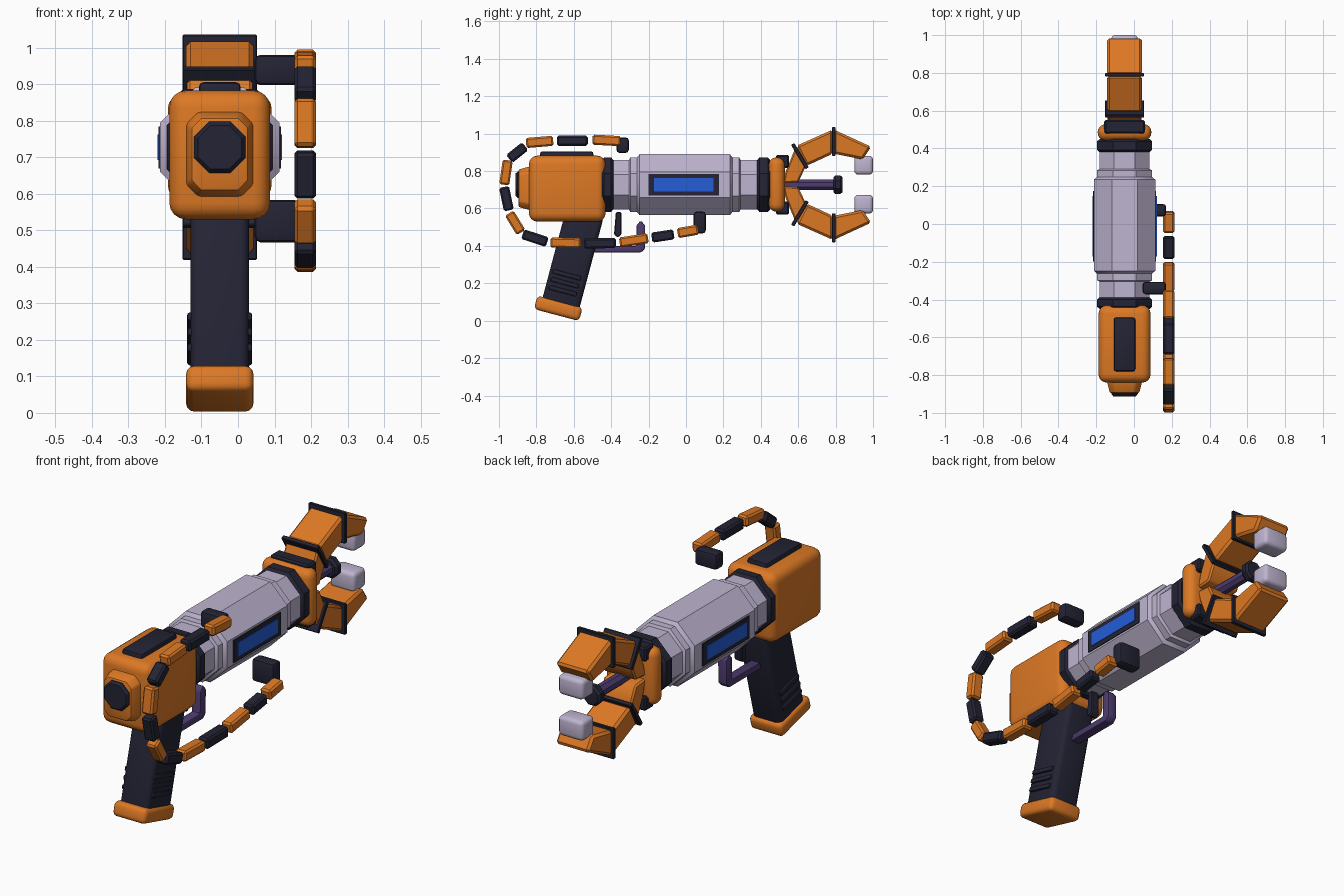
import bpy, bmesh, math
from mathutils import Matrix, Vector

if "Cube" in bpy.data.objects:
    bpy.data.objects.remove(bpy.data.objects["Cube"])

CX, AZ = -0.05, 0.727      # main axis of the tool: x and z
TILT = -0.26               # lean of the grip


def material(name, rgb):
    m = bpy.data.materials.new(name)
    m.diffuse_color = (*rgb, 1)
    m.use_nodes = True
    m.node_tree.nodes["Principled BSDF"].inputs["Base Color"].default_value = m.diffuse_color
    return m


ORANGE = material("orange", (0.72, 0.19, 0.018))
DARK = material("dark_navy", (0.017, 0.017, 0.035))
LILAC = material("pale_lilac", (0.52, 0.46, 0.63))
PURPLE = material("purple", (0.075, 0.045, 0.16))
BLUE = material("screen_blue", (0.018, 0.11, 0.68))


def finish(name, bm, mat, bevel=0.0, seg=1):
    bmesh.ops.recalc_face_normals(bm, faces=bm.faces)
    if bevel:
        bmesh.ops.bevel(bm, geom=list(bm.edges), offset=bevel, segments=seg,
                        profile=0.5, affect='EDGES', clamp_overlap=True)
    me = bpy.data.meshes.new(name)
    bm.to_mesh(me)
    bm.free()
    me.materials.append(mat)
    ob = bpy.data.objects.new(name, me)
    bpy.context.collection.objects.link(ob)
    return ob


def box(name, c, size, mat, bevel=0.0, seg=1, rx=0.0):
    bm = bmesh.new()
    mtx = Matrix.Translation(c) @ Matrix.Rotation(rx, 4, 'X') @ Matrix.Diagonal((*size, 1))
    bmesh.ops.create_cube(bm, size=1, matrix=mtx)
    return finish(name, bm, mat, bevel, seg)


def span(name, x, y, z, mat, bevel=0.0, seg=1):
    """Box from its limits on each axis."""
    c = [(a + b) / 2 for a, b in (x, y, z)]
    return box(name, c, [b - a for a, b in (x, y, z)], mat, bevel, seg)


def bar(name, p, q, cx, wx, t, mat, bevel, seg=1):
    """Box running between two (y, z) points."""
    (y0, z0), (y1, z1) = p, q
    return box(name, (cx, (y0 + y1) / 2, (z0 + z1) / 2),
               (wx, math.hypot(y1 - y0, z1 - z0), t), mat, bevel, seg,
               math.atan2(z1 - z0, y1 - y0))


def prism(name, pts, half, mat, bevel=0.0, seg=1):
    """(y, z) outline extruded across x."""
    bm = bmesh.new()
    f = bm.faces.new([bm.verts.new((CX - half, y, z)) for y, z in pts])
    ex = bmesh.ops.extrude_face_region(bm, geom=[f])
    vs = [v for v in ex['geom'] if isinstance(v, bmesh.types.BMVert)]
    bmesh.ops.translate(bm, verts=vs, vec=(2 * half, 0, 0))
    return finish(name, bm, mat, bevel, seg)


def octagon(name, rings, mat):
    """Eight-sided body along y from (y, flat radius) rings."""
    bm = bmesh.new()
    loops = []
    for y, a in rings:
        r = a / math.cos(math.pi / 8)
        ang = [math.pi / 8 + k * math.pi / 4 for k in range(8)]
        loops.append([bm.verts.new((CX + r * math.cos(t), y, AZ + r * math.sin(t))) for t in ang])
    for p, q in zip(loops, loops[1:]):
        for k in range(8):
            bm.faces.new((p[k], p[(k + 1) % 8], q[(k + 1) % 8], q[k]))
    bm.faces.new(loops[0])
    bm.faces.new(loops[-1])
    return finish(name, bm, mat)


# Rear housing, its top plate and back cap
span("rear_housing", (-0.188, 0.088), (-0.84, -0.43), (0.53, 0.882), ORANGE, 0.045, 4)
span("top_plate", (-0.107, 0.007), (-0.78, -0.495), (0.84, 0.905), DARK, 0.012, 2)
bm = bmesh.new()
bmesh.ops.create_cube(bm, size=1, matrix=Matrix.Translation((CX, -0.85, 0.708))
                      @ Matrix.Diagonal((0.2, 0.09, 0.25, 1)))
bmesh.ops.bevel(bm, geom=[e for e in bm.edges if abs(e.verts[0].co.y - e.verts[1].co.y) > 0.05],
                offset=0.035, segments=1, affect='EDGES')
for v in bm.verts:
    if v.co.y < -0.85:
        v.co.x = CX + (v.co.x - CX) * 0.78
        v.co.z = 0.708 + (v.co.z - 0.708) * 0.8
finish("back_plate", bm, ORANGE, 0.008, 2)
octagon("back_cap", [(-0.87, 0.07), (-0.9, 0.07), (-0.912, 0.06)], DARK)

# Barrel with stepped collars
octagon("barrel", [(-0.42, 0.133), (-0.305, 0.133), (-0.298, 0.146), (-0.262, 0.146),
                   (-0.248, 0.163), (0.235, 0.163), (0.248, 0.146), (0.284, 0.146),
                   (0.291, 0.133), (0.4, 0.133)], LILAC)
for n, a, b in (("rear_collar", -0.45, -0.388), ("front_collar", 0.38, 0.45)):
    octagon(n, [(a, 0.132), (a + 0.012, 0.145), (b - 0.012, 0.145), (b, 0.132)], DARK)

# Screens on both sides of the barrel
for side, s in (("right", 1), ("left", -1)):
    x = CX + s * 0.163
    box(side + "_screen_frame", (x, -0.012, 0.727), (0.009, 0.375, 0.115), DARK)
    box(side + "_screen", (x + s * 0.003, -0.012, 0.727), (0.009, 0.32, 0.07), BLUE)

# Front ring and emitter rod
span("front_ring", (-0.192, 0.092), (0.442, 0.528), (0.583, 0.873), ORANGE, 0.04, 4)
octagon("emitter_rod", [(0.5, 0.028), (0.8, 0.028)], PURPLE)
octagon("emitter_tip", [(0.788, 0.04), (0.8, 0.05), (0.825, 0.05), (0.836, 0.04)], DARK)

# Claw: upper arm mirrored to make the lower arm
for side, s in (("upper", 1), ("lower", -1)):
    def m(pts):
        return [(y, AZ + s * (z - AZ)) for y, z in pts]
    hz = AZ + s * 0.125
    box(side + "_claw_hinge", (CX, 0.515, hz), (0.215, 0.07, 0.07), DARK, 0.008)
    prism(side + "_claw_base", m([(0.52, 0.735), (0.53, 0.79), (0.585, 0.925), (0.645, 0.835),
                                  (0.6, 0.74)]), 0.09, ORANGE, 0.008)
    prism(side + "_claw_middle", m([(0.59, 0.935), (0.785, 1.022), (0.785, 0.893), (0.645, 0.828)]),
          0.092, ORANGE, 0.012)
    prism(side + "_claw_end", m([(0.79, 1.022), (0.99, 0.93), (0.945, 0.862), (0.79, 0.893)]),
          0.092, ORANGE, 0.012)
    bar(side + "_inner_band", *m([(0.57, 0.945), (0.648, 0.815)]), CX, 0.205, 0.02, DARK, 0.003)
    bar(side + "_outer_band", *m([(0.79, 1.035), (0.79, 0.88)]), CX, 0.205, 0.018, DARK, 0.003)
    box(side + "_claw_tip", (CX, 0.95, AZ + s * 0.104), (0.14, 0.1, 0.1), LILAC, 0.02, 3)

# Grip, ridges and foot
box("grip", (CX, -0.607, 0.325), (0.16, 0.205, 0.53), DARK, 0.025, 3, TILT)
for i, (y, z) in enumerate(((-0.637, 0.245), (-0.648, 0.203), (-0.659, 0.16))):
    box(f"grip_ridge_{i + 1}", (CX, y, z), (0.178, 0.155, 0.024), DARK, 0.007, 2, TILT)
box("grip_foot", (CX, -0.683, 0.066), (0.184, 0.25, 0.074), ORANGE, 0.022, 3, TILT)

# Trigger and its guard
prism("trigger_guard", [(-0.52, 0.365), (-0.24, 0.365), (-0.218, 0.387), (-0.218, 0.51),
                        (-0.242, 0.535), (-0.265, 0.51), (-0.265, 0.4), (-0.52, 0.4)],
      0.026, PURPLE, 0.008, 2)
prism("trigger", [(-0.345, 0.58), (-0.345, 0.46), (-0.365, 0.445), (-0.385, 0.46), (-0.375, 0.58)],
      0.022, DARK, 0.005)

# Segmented side cable: start and end (y, z) of each link
LINKS = [((-0.35, 0.96), (-0.5, 0.968)), ((-0.525, 0.962), (-0.69, 0.962)),
         ((-0.71, 0.962), (-0.855, 0.95)), ((-0.86, 0.933), (-0.945, 0.865)),
         ((-0.953, 0.858), (-0.972, 0.727)), ((-0.973, 0.715), (-0.947, 0.59)),
         ((-0.945, 0.575), (-0.882, 0.472)), ((-0.873, 0.463), (-0.742, 0.42)),
         ((-0.725, 0.418), (-0.562, 0.414)), ((-0.545, 0.413), (-0.375, 0.415)),
         ((-0.355, 0.418), (-0.203, 0.441)), ((-0.183, 0.444), (-0.065, 0.462)),
         ((-0.045, 0.468), (0.065, 0.487))]
for i, (p, q) in enumerate(LINKS):
    bar(f"cable_link_{i + 1}", p, q, 0.184, 0.06, 0.054, DARK if i % 2 else ORANGE, 0.009)

# Cable plugs
span("upper_cable_plug", (0.045, 0.17), (-0.372, -0.306), (0.897, 0.98), DARK, 0.016, 2)
span("lower_cable_plug", (0.045, 0.17), (0.04, 0.106), (0.467, 0.583), DARK, 0.016, 2)

# Smooth the rounded parts, keep chamfers crisp
for ob in bpy.context.collection.objects:
    ob.select_set(True)
    bpy.context.view_layer.objects.active = ob
bpy.ops.object.shade_smooth_by_angle(angle=math.radians(32))
